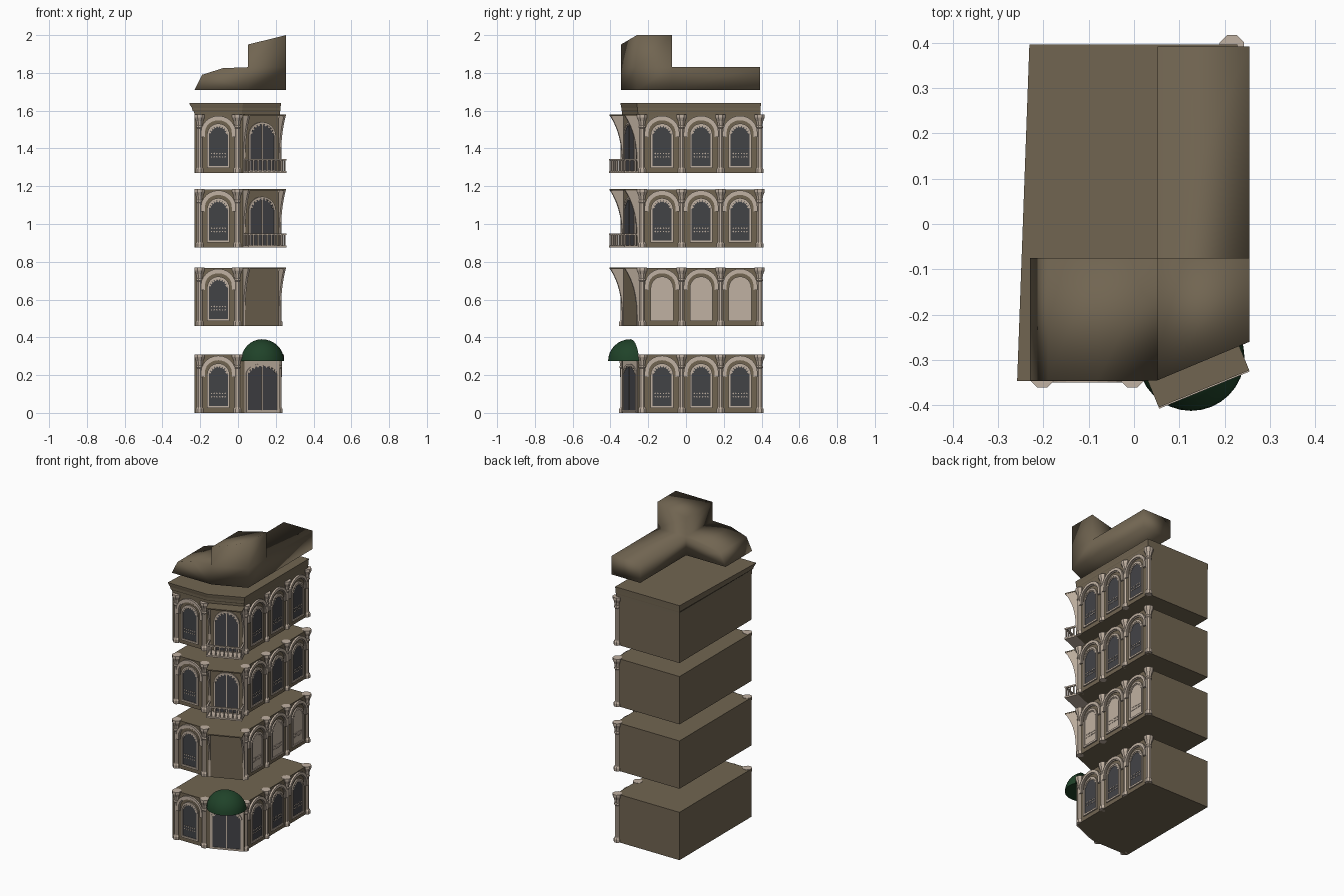
import bpy, bmesh, math
from mathutils import Matrix, Vector

if "Cube" in bpy.data.objects:
    bpy.data.objects.remove(bpy.data.objects["Cube"])


def material(name, rgb):
    m = bpy.data.materials.new(name)
    m.diffuse_color = (*rgb, 1)
    m.use_nodes = True
    m.node_tree.nodes["Principled BSDF"].inputs["Base Color"].default_value = m.diffuse_color
    return m


WALL = material("olive stone", (0.165, 0.130, 0.083))
TRIM = material("pale beige trim", (0.53, 0.44, 0.36))
GLASS = material("dark glass", (0.055, 0.056, 0.062))
GREEN = material("dark green canvas", (0.014, 0.055, 0.022))

parts = {}  # name -> (bmesh, material, smoothing angle)


def part(name, mat, smooth=None):
    if name not in parts:
        parts[name] = (bmesh.new(), mat, smooth)
    return parts[name][0]


def frame(o, u):
    """Bay frame: local x along the wall, y up, z outward."""
    u = Vector((*u, 0)).normalized()
    z = Vector((0, 0, 1))
    n = u.cross(z)
    m = Matrix((u, z, n)).transposed().to_4x4()
    m.translation = Vector(o)
    return m


def loft(bm, rings, M=Matrix(), caps=True):
    """Skin a list of equal-length closed point rings."""
    vs = [[bm.verts.new(M @ Vector(p)) for p in r] for r in rings]
    k = len(vs[0])
    for a, b in zip(vs, vs[1:]):
        for i in range(k):
            j = (i + 1) % k
            bm.faces.new((a[i], a[j], b[j], b[i]))
    if caps:
        bm.faces.new(vs[0][::-1])
        bm.faces.new(vs[-1])


def prism(bm, M, pts, d0, d1):
    loft(bm, [[(x, y, d) for x, y in pts] for d in (d0, d1)], M)


def box(bm, M, x0, x1, y0, y1, d0, d1):
    prism(bm, M, [(x0, y0), (x1, y0), (x1, y1), (x0, y1)], d0, d1)


def band(bm, M, outer, inner, d, closed=True):
    """Raised strip between two outlines."""
    n = len(outer)
    for i in range(n if closed else n - 1):
        j = (i + 1) % n
        prism(bm, M, [outer[i], outer[j], inner[j], inner[i]], -0.004, d)


def arch(hw, z0, spring, rise, n=12):
    return [(-hw, z0)] + [(-hw * math.cos(math.pi * i / n), spring + rise * math.sin(math.pi * i / n))
                          for i in range(n + 1)] + [(hw, z0)]


def diamond(bm, M, x, y, r, d):
    prism(bm, M, [(x - r, y), (x, y - r), (x + r, y), (x, y + r)], 0, d)


def ornaments(bm, M, hw, spring, rise, d):
    # scallops following the arch and two small rows across the pane
    for i in range(1, 10):
        a = math.pi * i / 10
        diamond(bm, M, -hw * .93 * math.cos(a), spring + rise * .93 * math.sin(a), .007, d)
    for x in (-.036, -.022, -.008, .008, .022, .036):
        for y in (.085, .103):
            diamond(bm, M, x, y, .0045, d)


def window(f, M, pane):
    trim = part(f + "window_frames", TRIM)
    prism(part(f + "panes_" + ("dark" if pane is GLASS else "pale"), pane), M,
          arch(.051, .035, .20, .052), -.004, .003)
    band(trim, M, arch(.060, .026, .20, .062), arch(.050, .037, .20, .050), .008)
    ornaments(trim, M, .050, .20, .050, .006)
    # large arch over the bay
    band(part(f + "bay_arches", TRIM), M, arch(.092, .19, .215, .088),
         arch(.076, .19, .215, .070), .012, False)
    band(part(f + "bay_arches", TRIM), M, arch(.076, .19, .215, .070),
         arch(.071, .19, .215, .064), .006, False)


def column(f, x, y):
    prof = [(.022, 0), (.022, .02), (.015, .03), (.015, .235), (.019, .24), (.019, .247),
            (.016, .252), (.020, .275), (.029, .295), (.029, .31)]
    ring = [(math.cos(math.pi * (i + .5) / 4), math.sin(math.pi * (i + .5) / 4)) for i in range(8)]
    loft(part(f + "columns", TRIM), [[(r * c, r * s, z) for c, s in ring] for r, z in prof],
         Matrix.Translation((x, y, BASE)))


def door(f, M, hw, spring, rise):
    trim = part(f + "door_trim", TRIM)
    prism(part(f + "door_leaves", GLASS), M, arch(hw, .014, spring, rise), -.002, .005)
    band(trim, M, arch(hw + .009, .004, spring, rise + .01), arch(hw, .014, spring, rise), .009)
    box(trim, M, -.0025, .0025, .014, spring + rise, 0, .008)
    for i in range(1, 10):
        a = math.pi * i / 10
        diamond(trim, M, -hw * .95 * math.cos(a), spring + rise * .94 * math.sin(a), .007, .008)


def canopy(f, M):
    # thin slab on two concave side brackets
    box(part(f + "canopy_slab", WALL), M, -.108, .108, .303, .31, -.01, .075)
    curve = [(.004 + .069 * (i / 12) ** 3, .303 * i / 12) for i in range(13)]
    for u in (-.102, .102):
        bm = part(f + "canopy_brackets", TRIM)
        outline = [(-.01, 0)] + curve + [(-.01, .303)]
        loft(bm, [[(u + t, z, d) for d, z in outline] for t in (-.005, .005)], M)


def balcony(f, M):
    bm = part(f + "balcony", TRIM)
    box(bm, M, -.108, .108, 0, .01, -.01, .078)
    box(bm, M, -.108, .108, .066, .075, .066, .078)
    for s in (-.102, .102):
        box(bm, M, s - .005, s + .005, .066, .075, 0, .07)
        for d in (.02, .045):
            box(bm, M, s - .003, s + .003, .01, .066, d - .003, d + .003)
    for i in range(9):
        u = -.102 + .0255 * i
        box(bm, M, u - .0035, u + .0035, .01, .066, .068, .075)


# storeys
FOOT = [(-.23, .395), (-.23, -.338), (.02, -.338), (.222, -.255), (.222, .395)]
BAYS_Y = (-.127, .080, .286)
for k, BASE in enumerate((0, .46, .875, 1.27)):
    f = f"storey_{k + 1}_"
    loft(part(f + "walls", WALL), [[(x, y, z) for x, y in FOOT] for z in (BASE, BASE + .308)])
    for x, y in [(-.203, -.334), (-.004, -.334)] + [(.216, y) for y in (-.232, -.023, .183, .390)]:
        column(f, x, y)
    window(f, frame((-.104, -.338, BASE), (1, 0)), GLASS)
    for y in BAYS_Y:
        window(f, frame((.222, y, BASE), (0, 1)), TRIM if k == 1 else GLASS)
    corner = frame((.126, -.2945, BASE), (.202, .083))
    if k == 0:
        # street door under a half-dome awning
        box(part(f + "door_surround", TRIM), corner, -.1, .1, 0, .275, -.004, .003)
        door(f, corner, .083, .205, .045)
        bm = part(f + "awning", GREEN, 35)
        rings = []
        for i in range(9):
            p = math.pi / 2 * i / 8
            r = max(.118 * math.cos(p), .0005)
            rings.append([(r * math.cos(math.pi * j / 16), .275 + .115 * math.sin(p),
                           r * math.sin(math.pi * j / 16)) for j in range(17)])
        loft(bm, rings, corner)
    else:
        canopy(f, corner)
    if k > 1:
        door(f, corner, .068, .195, .065)
        balcony(f, corner)

# flared cornice above the top storey
TOP = [(-.231, .396), (-.258, -.347), (.026, -.347), (.228, -.26), (.228, .396)]
loft(part("cornice", WALL),
     [[(a[0] + (b[0] - a[0]) * t, a[1] + (b[1] - a[1]) * t, z) for a, b in zip(FOOT, TOP)]
      for z, t in ((1.575, 0), (1.595, .1), (1.60, .4), (1.615, .5), (1.63, .85), (1.64, 1))])

# L-shaped roof with a raised corner
prof = [(-.23, 1.71), (-.19, 1.79), (-.08, 1.825), (.052, 1.83), (.052, 1.71)]
pts = [(x, y, z) for y in (-.345, -.075) for x, z in prof]
pts += [(.255, y, z) for y in (-.26, -.075) for z in (1.71, 1.83)]
pts += [(x, .392, z) for x in (.052, .255) for z in (1.71, 1.83)]
pts += [(.052, -.345, 1.95), (.255, -.26, 2), (.255, -.075, 2), (.052, -.075, 1.95)]
bm = part("roof", WALL, 180)
v = [bm.verts.new(p) for p in pts]
for face in ((0, 4, 3, 2, 1), (5, 6, 7, 8, 9), (0, 1, 6, 5), (1, 2, 7, 6), (2, 3, 8, 7),
             (4, 10, 11, 3), (3, 11, 19, 18), (10, 12, 13, 11), (11, 13, 20, 19),
             (12, 16, 17, 13), (16, 14, 15, 17), (14, 9, 8, 15), (8, 13, 17, 15),
             (13, 8, 21, 20), (8, 3, 18, 21), (18, 19, 20, 21), (0, 5, 9, 4),
             (4, 9, 12, 10), (9, 14, 16, 12)):
    bm.faces.new([v[i] for i in face])

# turn the collected parts into objects
for name, (bm, mat, smooth) in parts.items():
    bmesh.ops.recalc_face_normals(bm, faces=bm.faces)
    me = bpy.data.meshes.new(name)
    bm.to_mesh(me)
    bm.free()
    me.materials.append(mat)
    if smooth:
        me.shade_smooth()
        if smooth < 180:
            me.set_sharp_from_angle(angle=math.radians(smooth))
    bpy.context.collection.objects.link(bpy.data.objects.new(name, me))
